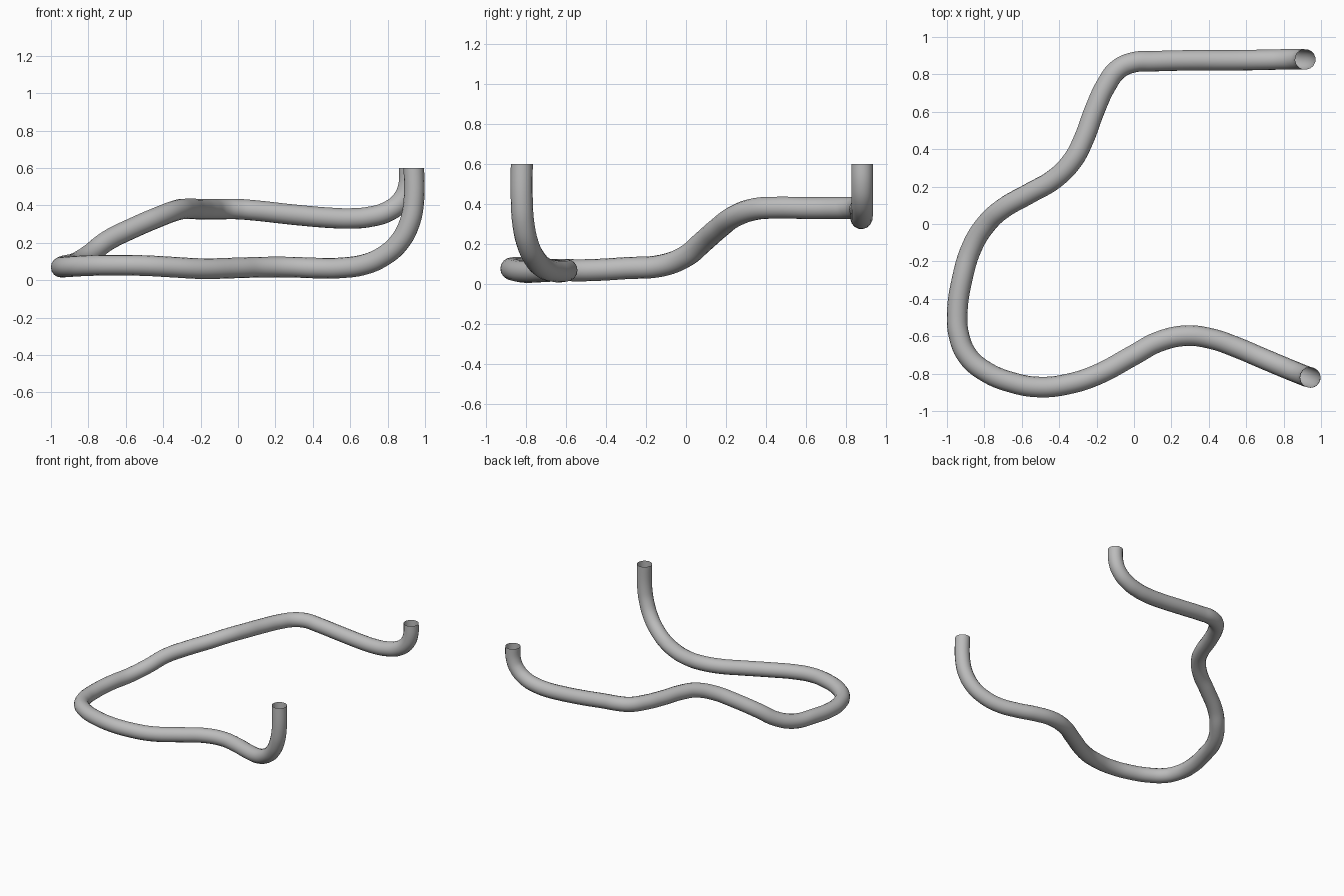
import bpy

R = 0.055  # pipe radius

# Centre line of the pipe, from the front end to the back end
PATH = [
    (0.94, -0.82, 0.60), (0.94, -0.82, 0.42), (0.915, -0.812, 0.30),
    (0.86, -0.79, 0.20), (0.78, -0.757, 0.13), (0.68, -0.715, 0.085),
    (0.55, -0.66, 0.066), (0.42, -0.615, 0.065), (0.28, -0.597, 0.07),
    (0.13, -0.63, 0.07), (0.0, -0.70, 0.066), (-0.2, -0.807, 0.062),
    (-0.35, -0.855, 0.07), (-0.5, -0.872, 0.078), (-0.65, -0.848, 0.08),
    (-0.8, -0.785, 0.078), (-0.89, -0.705, 0.073), (-0.935, -0.60, 0.07),
    (-0.945, -0.48, 0.07), (-0.92, -0.30, 0.08), (-0.865, -0.12, 0.093),
    (-0.79, 0.0, 0.14), (-0.70, 0.083, 0.21), (-0.56, 0.163, 0.28),
    (-0.42, 0.245, 0.34), (-0.325, 0.345, 0.375), (-0.27, 0.45, 0.382),
    (-0.21, 0.61, 0.38), (-0.15, 0.74, 0.38), (-0.085, 0.827, 0.38),
    (0.0, 0.865, 0.38), (0.1, 0.87, 0.372), (0.3, 0.875, 0.35),
    (0.5, 0.875, 0.333), (0.6, 0.876, 0.33), (0.7, 0.878, 0.338),
    (0.80, 0.88, 0.367), (0.875, 0.88, 0.425), (0.91, 0.88, 0.50),
    (0.915, 0.88, 0.60),
]

metal = bpy.data.materials.new("grey_metal")
metal.diffuse_color = (0.5, 0.5, 0.5, 1)


def tube(name, points, radius):
    """Open smooth tube swept along the points."""
    cu = bpy.data.curves.new(name, 'CURVE')
    cu.dimensions = '3D'
    cu.bevel_depth = radius
    cu.bevel_resolution = 6
    cu.resolution_u = 6
    sp = cu.splines.new('BEZIER')
    sp.bezier_points.add(len(points) - 1)
    for bp, co in zip(sp.bezier_points, points):
        bp.co = co
        bp.handle_left_type = bp.handle_right_type = 'AUTO'
    # keep both mouths pointing straight up
    for bp in (sp.bezier_points[0], sp.bezier_points[-1]):
        x, y, z = bp.co
        bp.handle_left_type = bp.handle_right_type = 'FREE'
        s = 1 if bp == sp.bezier_points[0] else -1
        bp.handle_left = (x, y, z + 0.03 * s)
        bp.handle_right = (x, y, z - 0.03 * s)
    cu.materials.append(metal)
    ob = bpy.data.objects.new(name, cu)
    bpy.context.collection.objects.link(ob)
    bpy.ops.object.select_all(action='DESELECT')
    ob.select_set(True)
    bpy.context.view_layer.objects.active = ob
    bpy.ops.object.convert(target='MESH')
    bpy.ops.object.shade_smooth_by_angle()
    return bpy.context.view_layer.objects.active


# Bent pipe with open ends
tube("bent_pipe", PATH, R)
